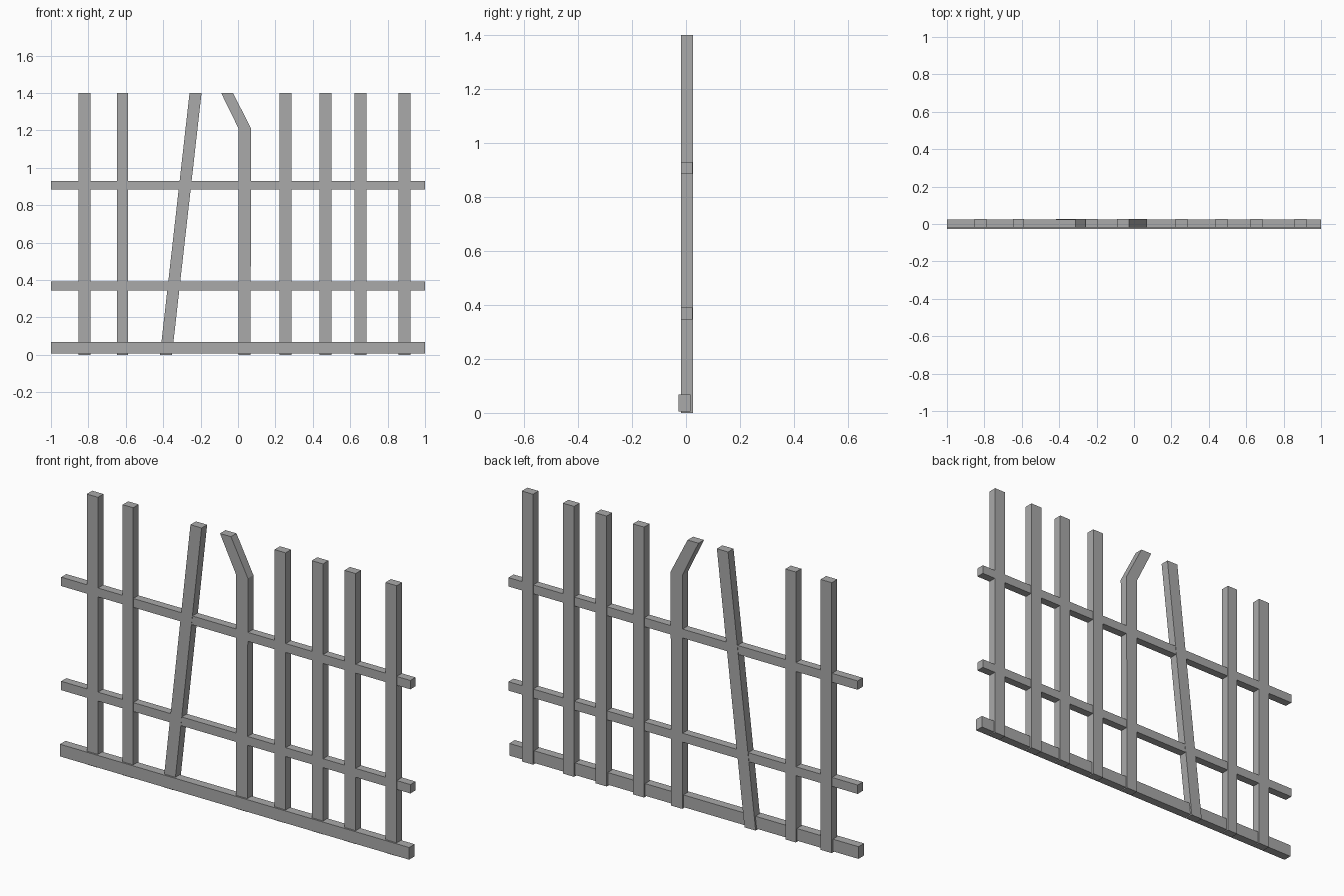
import bpy
import bmesh

cube = bpy.data.objects.get("Cube")
if cube:
    bpy.data.objects.remove(cube, do_unlink=True)

# One plain grey for the whole fence
grey = bpy.data.materials.new("weathered grey")
grey.use_nodes = True
colour = (0.4, 0.4, 0.4, 1)
grey.diffuse_color = colour
grey.node_tree.nodes["Principled BSDF"].inputs["Base Color"].default_value = colour


def bar(name, rows, front, back):
    """Solid bar from (left x, right x, z) rows, bottom to top, between two depths."""
    bm = bmesh.new()
    rings = []
    for x0, x1, z in rows:
        corners = ((x0, front), (x1, front), (x1, back), (x0, back))
        rings.append([bm.verts.new((x, y, z)) for x, y in corners])
    bm.faces.new(rings[0])
    bm.faces.new(rings[-1])
    for low, high in zip(rings, rings[1:]):
        for i in range(4):
            j = (i + 1) % 4
            bm.faces.new((low[i], low[j], high[j], high[i]))
    bmesh.ops.recalc_face_normals(bm, faces=bm.faces)
    mesh = bpy.data.meshes.new(name)
    bm.to_mesh(mesh)
    bm.free()
    mesh.materials.append(grey)
    obj = bpy.data.objects.new(name, mesh)
    bpy.context.collection.objects.link(obj)
    return obj


FRONT, BACK, TOP = -0.019, 0.026, 1.4
WIDTH = 0.064

# Straight uprights
for n, x in enumerate((-0.853, -0.647, 0.222, 0.436, 0.623, 0.858), 1):
    w = 0.06 if n == 2 else WIDTH
    bar(f"upright_{n}", [(x, x + w, 0), (x, x + w, TOP)], FRONT, BACK)

# Leaning upright and upright with a bent tip
bar("leaning_upright", [(-0.417, -0.353, 0), (-0.259, -0.195, TOP)], FRONT, BACK)
bar("bent_upright", [(0.003, 0.067, 0), (0.003, 0.07, 1.21), (-0.09, -0.027, TOP)],
    FRONT, BACK)

# Horizontal rails, a hair inside the uprights
for name, z in (("lower_rail", 0.345), ("upper_rail", 0.884)):
    bar(name, [(-1, 1, z), (-1, 1, z + 0.046)], FRONT + 0.001, BACK - 0.002)

# Thicker base beam set forward
bar("base_beam", [(-1, 1, 0.006), (-1, 1, 0.069)], -0.028, 0.017)
